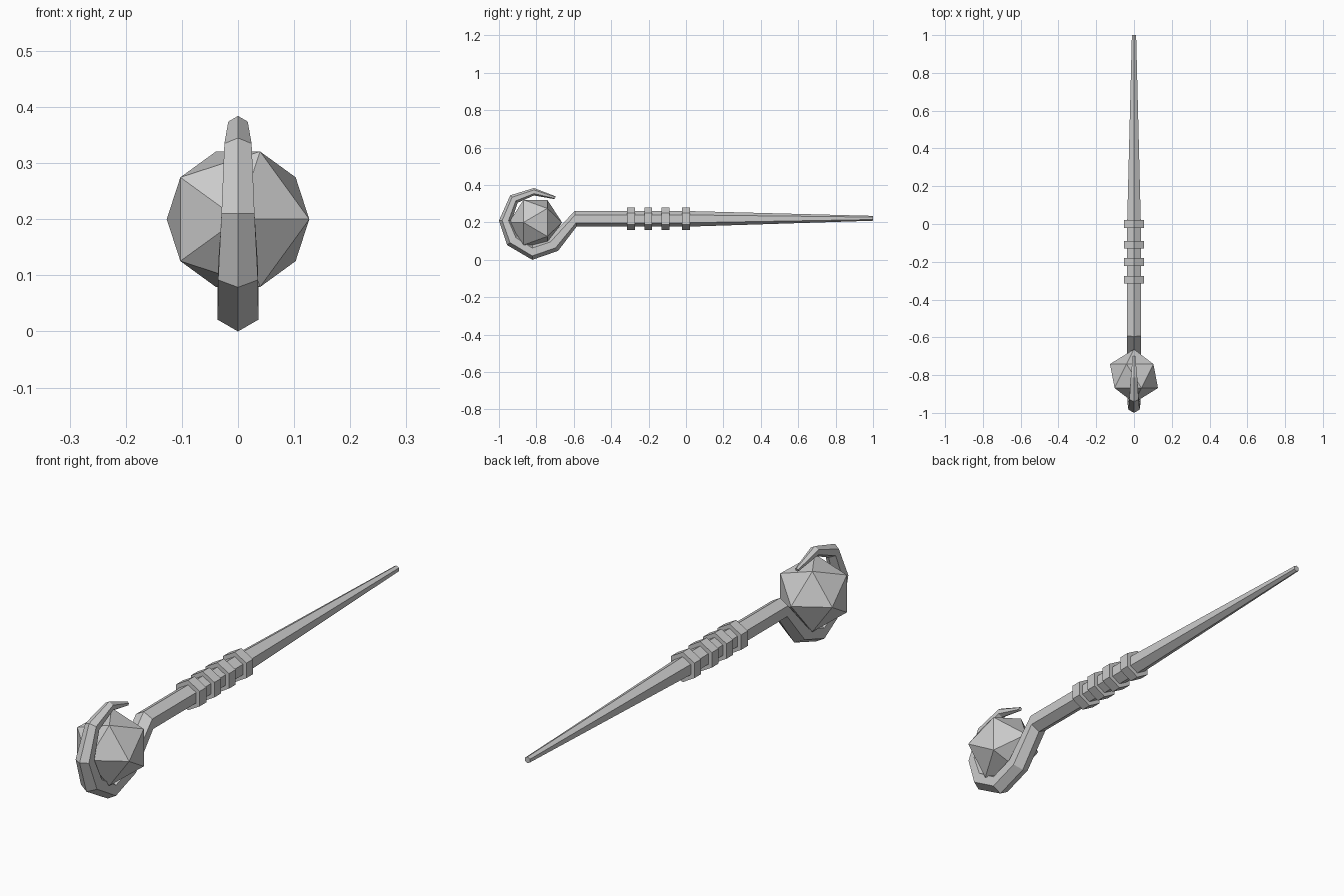
import bpy, bmesh
from math import sin, cos, pi, radians

if "Cube" in bpy.data.objects:
    bpy.data.objects.remove(bpy.data.objects["Cube"])


def hex_sweep(name, sections):
    """Skin a six-sided tube through (y, z, radius, angle of the 'up' corner in the YZ plane)."""
    bm = bmesh.new()
    rings = []
    for y, z, r, tilt in sections:
        uy, uz = cos(radians(tilt)), sin(radians(tilt))
        ring = []
        for i in range(6):
            a = i * pi / 3
            up = r * cos(a)
            ring.append(bm.verts.new((r * sin(a), y + up * uy, z + up * uz)))
        rings.append(ring)
    for a, b in zip(rings, rings[1:]):
        for i in range(6):
            j = (i + 1) % 6
            bm.faces.new((a[i], a[j], b[j], b[i]))
    bm.faces.new(rings[0])
    bm.faces.new(rings[-1])
    bmesh.ops.recalc_face_normals(bm, faces=bm.faces)
    mesh = bpy.data.meshes.new(name)
    bm.to_mesh(mesh)
    bm.free()
    obj = bpy.data.objects.new(name, mesh)
    bpy.context.collection.objects.link(obj)
    return obj


# Tapered shaft running into the curled hook
hex_sweep("staff_shaft", [
    (1.0, 0.222, 0.013, 90),
    (0.0, 0.219, 0.042, 90),
    (-0.59, 0.219, 0.042, 97),
    (-0.711, 0.080, 0.042, 130),
    (-0.822, 0.042, 0.042, 90),
    (-0.925, 0.105, 0.041, 40),
    (-0.966, 0.210, 0.034, 0),
    (-0.920, 0.325, 0.028, -45),
    (-0.813, 0.364, 0.020, -90),
    (-0.700, 0.332, 0.008, -115),
])

# Grip rings
for n, y in enumerate((0.0, -0.11, -0.202, -0.295)):
    hex_sweep(f"grip_ring_{n + 1}", [(y + 0.021, 0.219, 0.06, 90),
                                     (y - 0.021, 0.219, 0.06, 90)])

# Faceted orb held by the hook
bpy.ops.mesh.primitive_ico_sphere_add(subdivisions=1, radius=0.142,
                                      location=(0, -0.805, 0.2),
                                      rotation=(pi / 2, 0, 0))
bpy.context.object.name = "orb"
